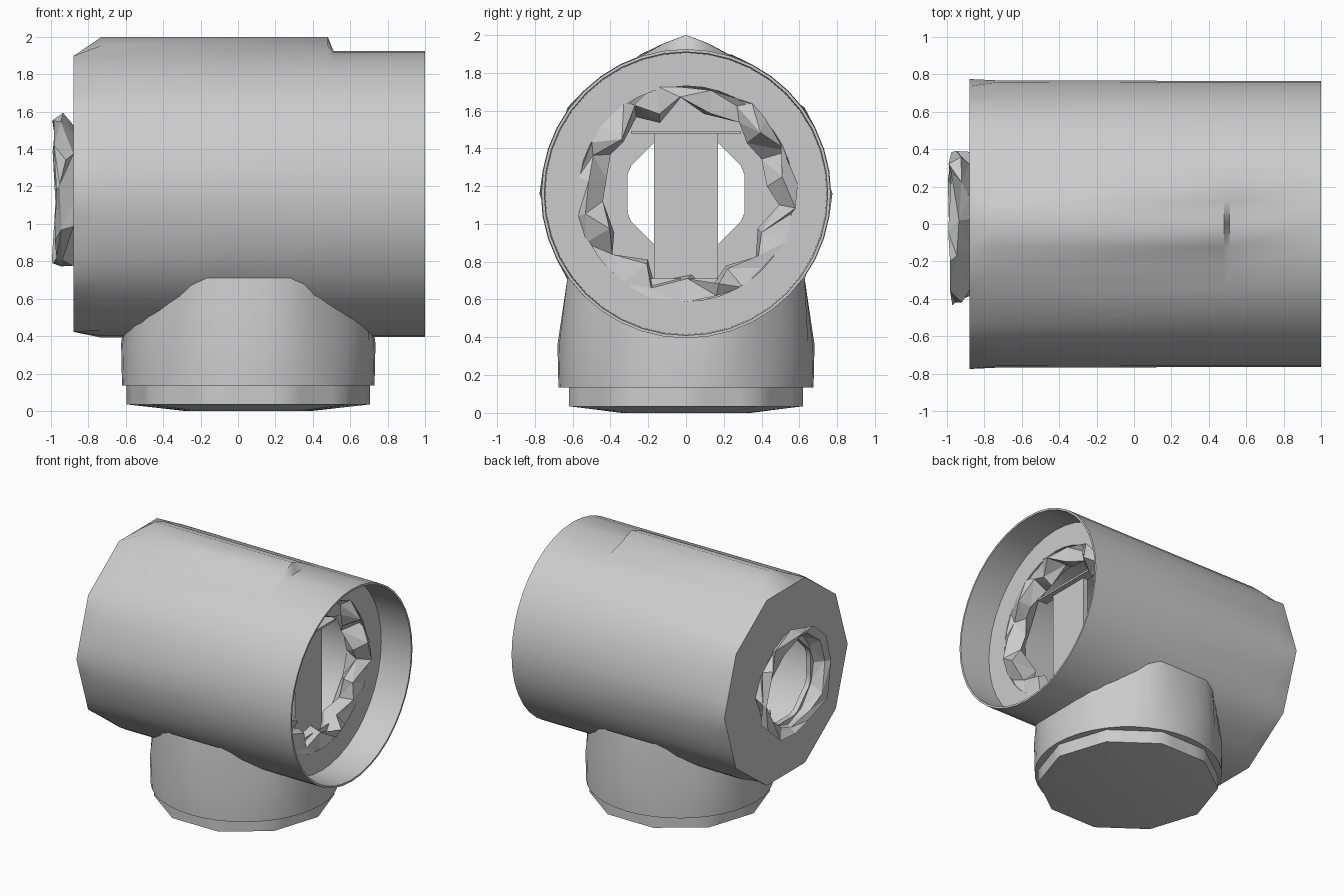
import bpy, bmesh, math, random

if "Cube" in bpy.data.objects:
    bpy.data.objects.remove(bpy.data.objects["Cube"])

random.seed(4)
AXIS_Z = 1.16
SIDES = 40

grey = bpy.data.materials.new("plain_grey")
grey.use_nodes = True
COLOUR = (0.6, 0.6, 0.6, 1)
grey.diffuse_color = COLOUR
grey.node_tree.nodes["Principled BSDF"].inputs["Base Color"].default_value = COLOUR


def loft(name, rings, close=False, caps=False, flat=False):
    """Skin a list of equally long point rings into one object."""
    bm = bmesh.new()
    loops = [[bm.verts.new(p) for p in ring] for ring in rings]
    pairs = list(zip(loops, loops[1:]))
    if close:
        pairs.append((loops[-1], loops[0]))
    for a, b in pairs:
        for i in range(len(a)):
            j = (i + 1) % len(a)
            bm.faces.new((a[i], a[j], b[j], b[i]))
    if caps:
        bm.faces.new(loops[0][::-1])
        bm.faces.new(loops[-1])
    if flat:
        bmesh.ops.triangulate(bm, faces=bm.faces[:])
    bmesh.ops.recalc_face_normals(bm, faces=bm.faces[:])
    mesh = bpy.data.meshes.new(name)
    bm.to_mesh(mesh)
    bm.free()
    mesh.materials.append(grey)
    obj = bpy.data.objects.new(name, mesh)
    bpy.context.collection.objects.link(obj)
    if not flat:
        bpy.ops.object.select_all(action="DESELECT")
        obj.select_set(True)
        bpy.context.view_layer.objects.active = obj
        bpy.ops.object.shade_smooth_by_angle(angle=math.radians(44))


def polygon(radius, corners, turn, angle):
    """Radius at an angle of a regular polygon with a corner at turn."""
    step = 2 * math.pi / corners
    return radius * math.cos(step / 2) / math.cos((angle - turn) % step - step / 2)


def pipe_ring(x, radius, corners=0, turn=0.0, ridge=0.0):
    """Ring around the pipe axis, angle measured from the top."""
    ring = []
    for i in range(SIDES):
        a = 2 * math.pi * i / SIDES
        r = polygon(radius, corners, turn, a) if corners else radius
        y, z = r * math.sin(a), r * math.cos(a)
        if z > 0:
            z += ridge * max(0, 1 - abs(y) / 0.24)
        ring.append((x, y, AXIS_Z + z))
    return ring


def jagged_ring(x, radius, count, jitter_x, jitter_r, zigzag=0.0):
    """Ring with every other point pushed in and all points shaken."""
    ring = []
    for i in range(count):
        a = 2 * math.pi * (i + random.uniform(-0.25, 0.25)) / count
        r = radius + random.uniform(-jitter_r, jitter_r) - zigzag * (i % 2)
        ring.append((x + random.uniform(-jitter_x, jitter_x),
                     r * math.sin(a), AXIS_Z + r * math.cos(a)))
    return ring


# Main pipe: outer skin, rim, socket with a flat floor, bore and holed end wall
loft("main_pipe", [
    pipe_ring(-0.88, 0.335, 8, math.pi / 8),
    pipe_ring(-0.88, 0.775, 10, math.pi / 2),
    pipe_ring(-0.73, 0.768, ridge=0.072),
    pipe_ring(0.48, 0.765, ridge=0.075),
    pipe_ring(0.51, 0.765),
    pipe_ring(1.0, 0.765),
    pipe_ring(1.0, 0.75),
    pipe_ring(0.74, 0.745),
    pipe_ring(0.74, 0.57),
    pipe_ring(-0.84, 0.56),
    pipe_ring(-0.84, 0.335, 8, math.pi / 8),
], close=True)

# Jagged lining around the opening in the socket floor
loft("jagged_lining", [
    jagged_ring(0.74, 0.58, 22, 0.01, 0.02),
    jagged_ring(0.76, 0.54, 22, 0.05, 0.05, 0.07),
    jagged_ring(0.66, 0.48, 22, 0.06, 0.05, 0.09),
    jagged_ring(0.55, 0.56, 22, 0.02, 0.01),
], flat=True)

# Crumpled spout on the closed end
loft("crumpled_spout", [
    jagged_ring(-0.88, 0.38, 12, 0.0, 0.04),
    jagged_ring(-0.94, 0.41, 12, 0.02, 0.05),
    jagged_ring(-0.985, 0.42, 12, 0.015, 0.05),
    jagged_ring(-0.96, 0.36, 12, 0.025, 0.03),
    jagged_ring(-0.87, 0.34, 12, 0.0, 0.015),
], close=True, flat=True)


# Upright branch below the pipe: octagonal top, round belly, faceted foot
def branch_ring(z, radius, corners=SIDES, turn=0.0):
    ring = []
    for i in range(SIDES):
        a = 2 * math.pi * i / SIDES
        r = polygon(radius, corners, turn, a)
        ring.append((0.055 + r * math.cos(a), r * math.sin(a), z))
    return ring


loft("branch", [branch_ring(0.135, 0.675), branch_ring(0.36, 0.68),
                branch_ring(0.71, 0.68, 8, math.pi / 8)])
loft("branch_foot", [branch_ring(0.0, 0.34), branch_ring(0.035, 0.65, 10),
                     branch_ring(0.135, 0.65, 10), branch_ring(0.135, 0.675)], caps=True)


# Upright plate and cross ledge just behind the jagged opening
def block(name, x, y, z, sx, sy, sz):
    rings = [[(x + u * sx / 2, y + v * sy / 2, h) for u, v in
              ((-1, -1), (1, -1), (1, 1), (-1, 1))] for h in (z - sz / 2, z + sz / 2)]
    loft(name, rings, caps=True)


block("inner_plate", 0.6, 0.0, 1.07, 0.04, 0.34, 0.82)
block("inner_ledge", 0.62, 0.0, 1.485, 0.08, 0.58, 0.015)
